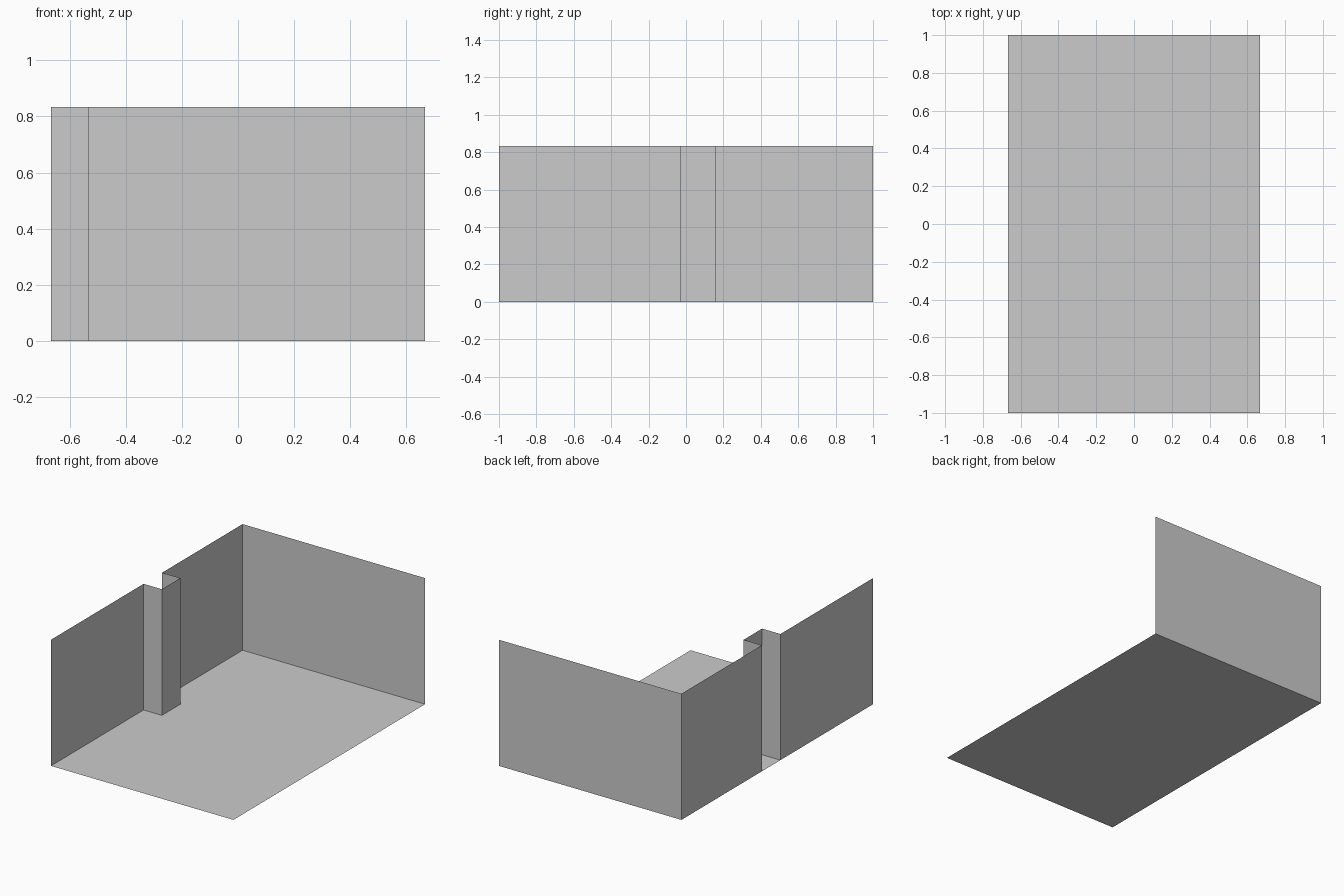
import bpy
import bmesh

if "Cube" in bpy.data.objects:
    bpy.data.objects.remove(bpy.data.objects["Cube"])

HALF_X, HALF_Y, HEIGHT = 2 / 3, 1.0, 0.833


def wall(name, path):
    """Raise a plan path into an upright sheet."""
    bm = bmesh.new()
    verts = [bm.verts.new((x, y, 0)) for x, y in path]
    edges = [bm.edges.new(pair) for pair in zip(verts, verts[1:])]
    raised = bmesh.ops.extrude_edge_only(bm, edges=edges)["geom"]
    top = [v for v in raised if isinstance(v, bmesh.types.BMVert)]
    bmesh.ops.translate(bm, verts=top, vec=(0, 0, HEIGHT))
    bmesh.ops.recalc_face_normals(bm, faces=bm.faces)
    mesh = bpy.data.meshes.new(name)
    bm.to_mesh(mesh)
    bm.free()
    obj = bpy.data.objects.new(name, mesh)
    bpy.context.collection.objects.link(obj)


# Floor
bpy.ops.mesh.primitive_plane_add(size=2)
floor = bpy.context.object
floor.name = "floor"
floor.scale = (HALF_X, HALF_Y, 1)
bpy.ops.object.transform_apply(scale=True)

# Left wall, stepping inwards around a chimney breast
STEP_X, STEP_FRONT, STEP_BACK = -0.533, -0.033, 0.16
wall("left_wall", [
    (-HALF_X, -HALF_Y), (-HALF_X, STEP_FRONT), (STEP_X, STEP_FRONT),
    (STEP_X, STEP_BACK), (-HALF_X, STEP_BACK), (-HALF_X, HALF_Y),
])

# Back wall
wall("back_wall", [(-HALF_X, HALF_Y), (HALF_X, HALF_Y)])
